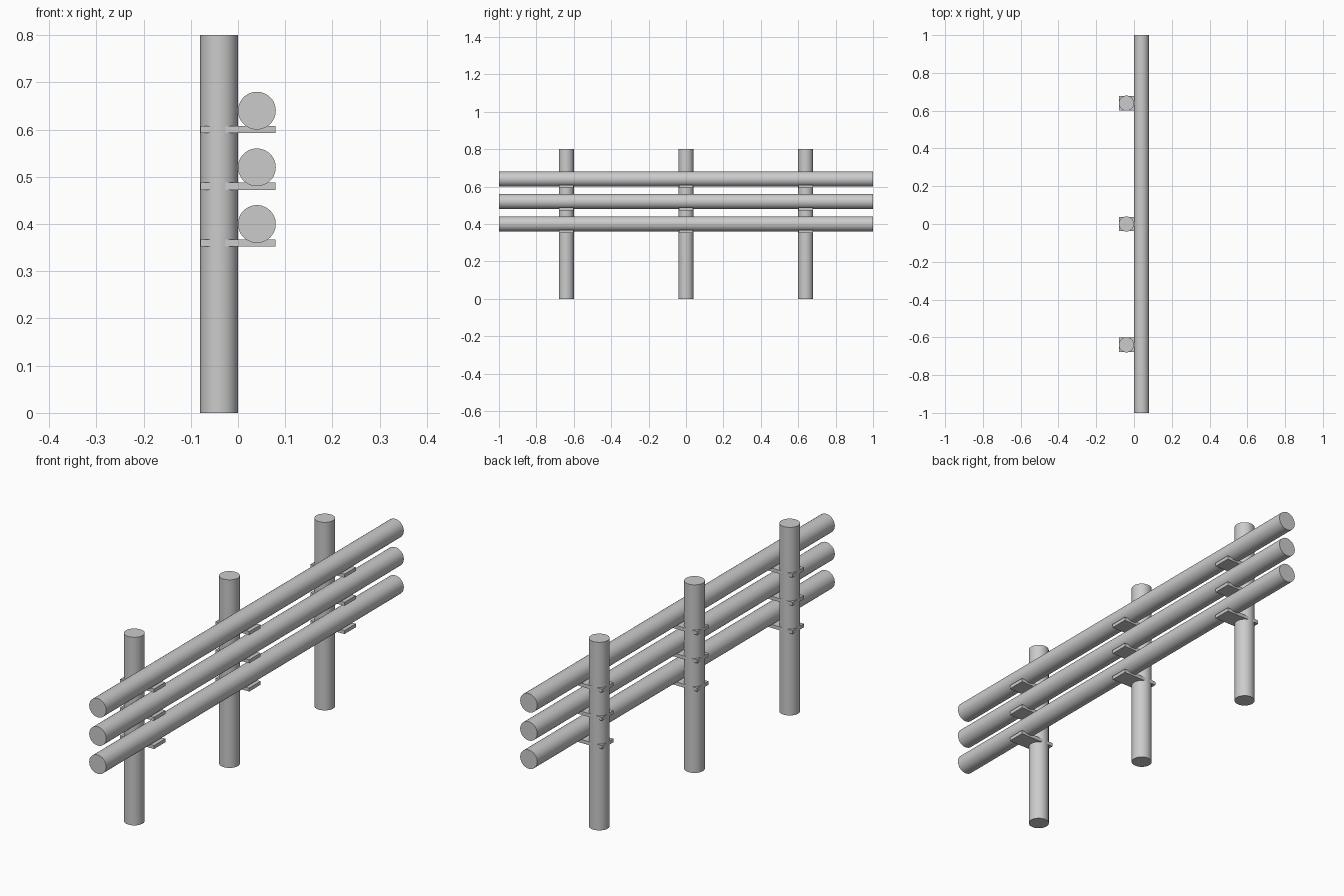
import bpy
import math

if "Cube" in bpy.data.objects:
    bpy.data.objects.remove(bpy.data.objects["Cube"])

R = 0.04
POST_Y = (-0.64, 0.0, 0.64)
RAIL_Z = (0.40, 0.52, 0.64)


def cylinder(name, loc, length, rot=(0, 0, 0)):
    bpy.ops.mesh.primitive_cylinder_add(vertices=48, radius=R, depth=length,
                                        location=loc, rotation=rot)
    obj = bpy.context.object
    obj.name = name
    bpy.ops.object.shade_smooth_by_angle(angle=math.radians(30))


def box(name, loc, size):
    bpy.ops.mesh.primitive_cube_add(size=1, location=loc)
    obj = bpy.context.object
    obj.name = name
    obj.scale = size
    bpy.ops.object.transform_apply(location=False, rotation=False, scale=True)


# Upright posts
for i, y in enumerate(POST_Y, 1):
    cylinder(f"post_{i}", (-R, y, 0.4), 0.8)

# Horizontal rails, with a flat bracket under each one at every post
for j, z in enumerate(RAIL_Z, 1):
    cylinder(f"rail_{j}", (R, 0, z), 2.0, (math.pi / 2, 0, 0))
    for i, y in enumerate(POST_Y, 1):
        box(f"bracket_{i}_{j}", (0, y, z - R), (0.159, 0.076, 0.015))
